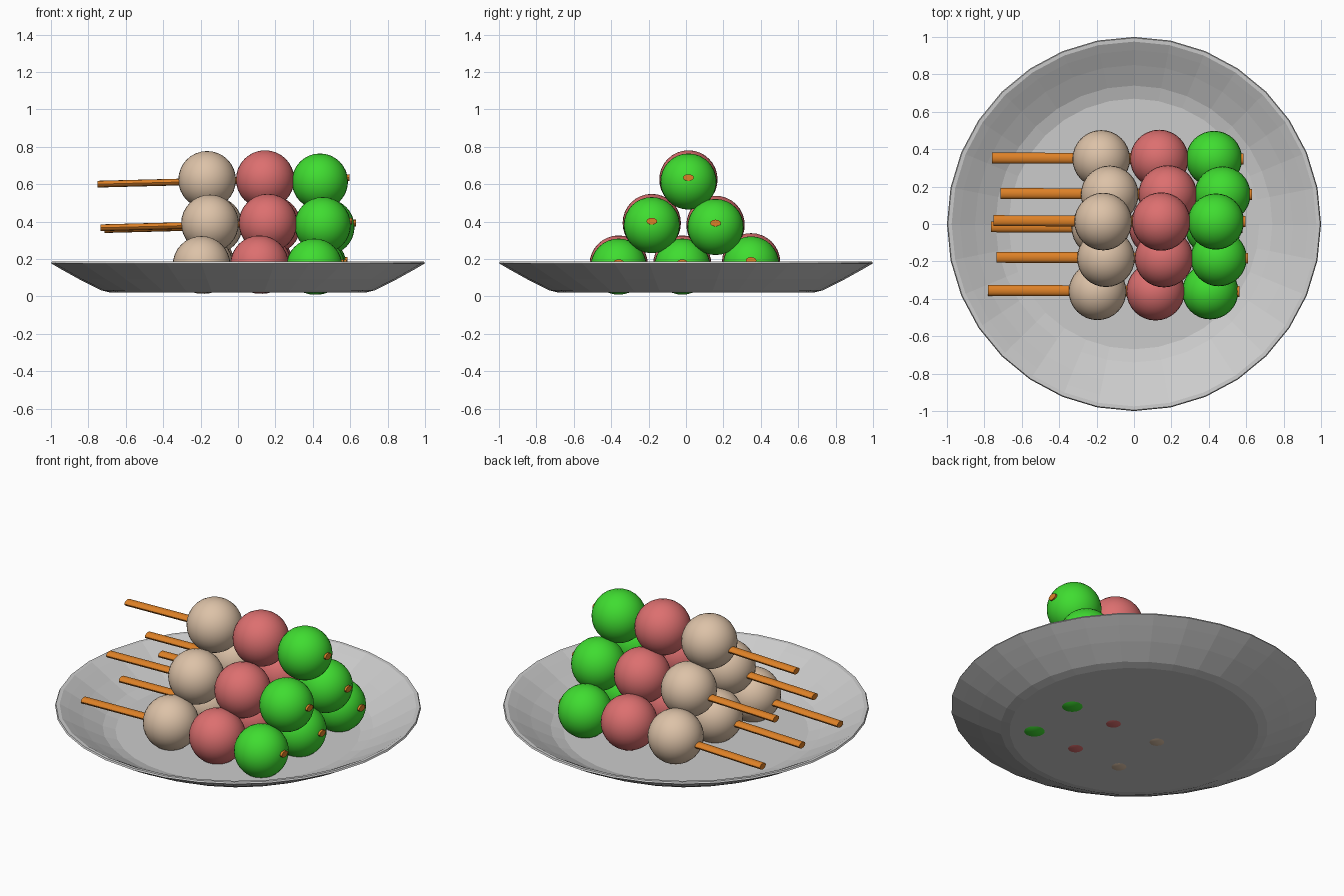
import bpy, bmesh, math
from mathutils import Vector

if "Cube" in bpy.data.objects:
    bpy.data.objects.remove(bpy.data.objects["Cube"])


def material(name, rgb):
    m = bpy.data.materials.new(name)
    m.diffuse_color = (*rgb, 1)
    m.use_nodes = True
    m.node_tree.nodes["Principled BSDF"].inputs["Base Color"].default_value = m.diffuse_color
    return m


TAN = material("tan_dough", (0.72, 0.54, 0.39))
RED = material("pink_dough", (0.72, 0.16, 0.16))
GREEN = material("green_dough", (0.05, 0.72, 0.03))
WOOD = material("orange_wood", (0.73, 0.22, 0.02))


def new_object(name, bm, mat=None, smooth=False):
    bmesh.ops.recalc_face_normals(bm, faces=bm.faces)
    for f in bm.faces:
        f.smooth = smooth
    me = bpy.data.meshes.new(name)
    bm.to_mesh(me)
    bm.free()
    ob = bpy.data.objects.new(name, me)
    bpy.context.collection.objects.link(ob)
    if mat:
        me.materials.append(mat)
    return ob


def plate(sides=32):
    # lathed shell: underside, rim, then inside down to the floor
    profile = [(0.68, 0.02), (0.73, 0.032), (0.85, 0.092), (0.94, 0.142),
               (1.0, 0.177), (0.995, 0.186), (0.975, 0.185), (0.93, 0.16),
               (0.85, 0.113), (0.74, 0.055), (0.67, 0.035)]
    bm = bmesh.new()
    rings = [[bm.verts.new((r * math.cos(2 * math.pi * i / sides),
                            r * math.sin(2 * math.pi * i / sides), z))
              for i in range(sides)] for r, z in profile]
    for a, b in zip(rings, rings[1:]):
        for i in range(sides):
            j = (i + 1) % sides
            bm.faces.new((a[i], a[j], b[j], b[i]))
    bm.faces.new(rings[0])
    bm.faces.new(rings[-1])
    new_object("plate", bm)


def ball(name, centre, radius, mat):
    bm = bmesh.new()
    bmesh.ops.create_uvsphere(bm, u_segments=32, v_segments=16, radius=radius)
    bmesh.ops.translate(bm, verts=bm.verts, vec=centre)
    new_object(name, bm, mat, smooth=True)


def stick(name, start, end, sides=12):
    # flattened oval rod
    bm = bmesh.new()
    ends = [[bm.verts.new(Vector(p) + Vector((0, 0.029 * math.cos(2 * math.pi * i / sides),
                                              0.018 * math.sin(2 * math.pi * i / sides))))
             for i in range(sides)] for p in (start, end)]
    for i in range(sides):
        j = (i + 1) % sides
        bm.faces.new((ends[0][i], ends[0][j], ends[1][j], ends[1][i]))
    for ring in ends:
        bm.faces.new(ring)
    ob = new_object(name, bm, WOOD)
    bpy.context.view_layer.objects.active = ob
    ob.select_set(True)
    bpy.ops.object.shade_smooth_by_angle(angle=math.radians(40))
    ob.select_set(False)


def skewer(name, x, y, z):
    # x is the handle end
    stick(name + "_stick", (x, y + 0.005, z - 0.02), (x + 1.345, y, z + 0.015))
    for part, dx, dz, r, mat in (("tan", 0.585, 0.003, 0.154, TAN),
                                 ("pink", 0.895, 0.005, 0.156, RED),
                                 ("green", 1.188, -0.006, 0.15, GREEN)):
        ball(f"{name}_{part}_ball", (x + dx, y, z + dz), r, mat)


plate()
# pyramid of six skewers
skewer("top", -0.75, 0.013, 0.62)
skewer("middle_front", -0.735, -0.183, 0.387)
skewer("middle_back", -0.715, 0.158, 0.377)
skewer("bottom_front", -0.78, -0.36, 0.165)
skewer("bottom_centre", -0.765, -0.02, 0.165)
skewer("bottom_back", -0.76, 0.348, 0.177)
